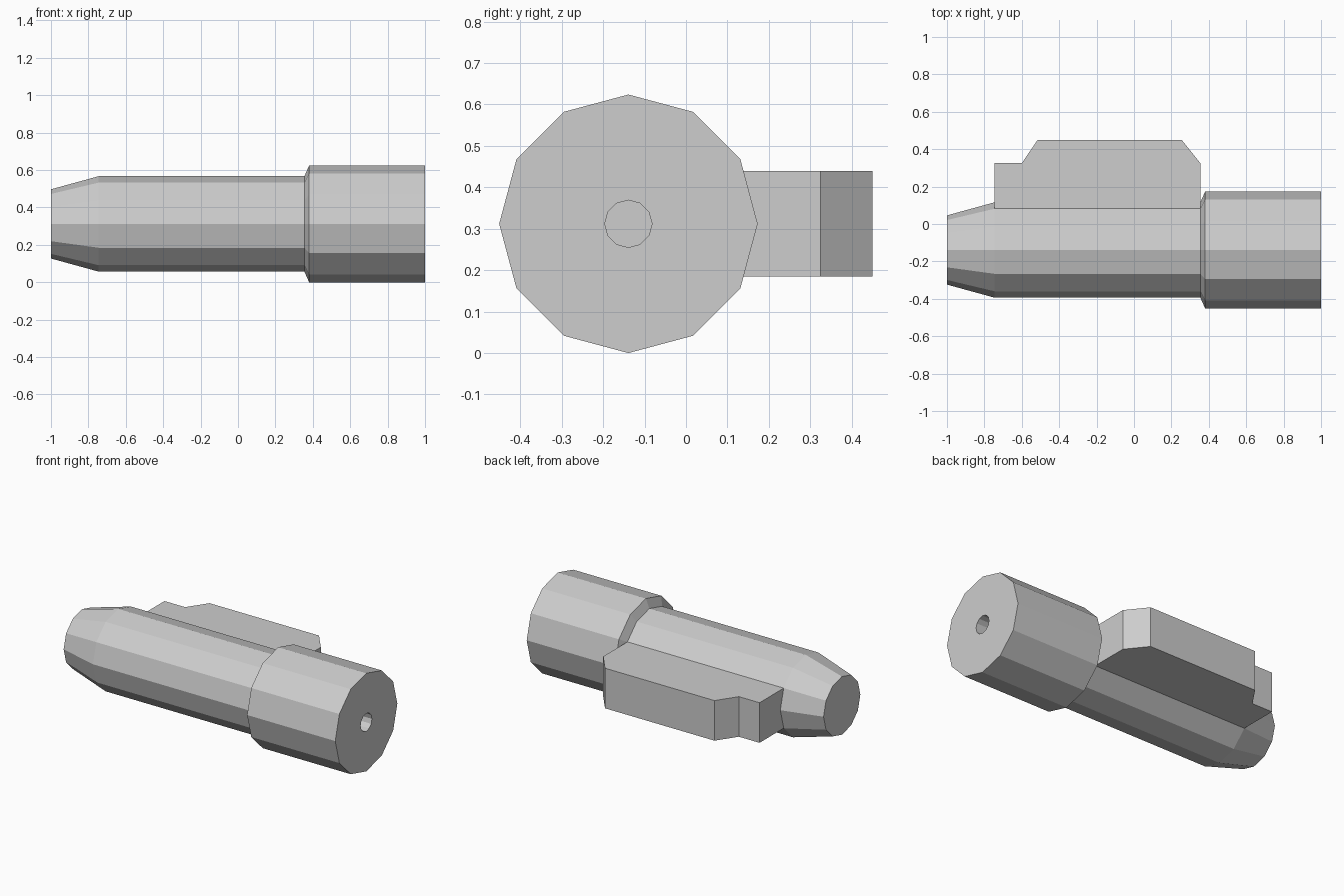
import bpy
import bmesh
from math import sin, cos, tau
from mathutils import Vector

cube = bpy.data.objects.get("Cube")
if cube:
    bpy.data.objects.remove(cube, do_unlink=True)

SIDES = 12
RADIUS = 0.312
AXIS_Y, AXIS_Z = -0.139, RADIUS
BODY_R = 0.255
BODY_START, BODY_END = -0.745, 0.355

grey = bpy.data.materials.new("light grey")
grey.use_nodes = True
colour = (0.61, 0.61, 0.61, 1)
grey.diffuse_color = colour
grey.node_tree.nodes["Principled BSDF"].inputs["Base Color"].default_value = colour


def finish(bm, name):
    bmesh.ops.recalc_face_normals(bm, faces=bm.faces)
    mesh = bpy.data.meshes.new(name)
    bm.to_mesh(mesh)
    bm.free()
    mesh.materials.append(grey)
    obj = bpy.data.objects.new(name, mesh)
    bpy.context.collection.objects.link(obj)
    return obj


def turned_part(name, profile):
    """Lathe (x, radius) steps around the long axis and cap both ends."""
    bm = bmesh.new()
    rings = []
    for x, r in profile:
        angles = [tau * i / SIDES for i in range(SIDES)]
        rings.append([bm.verts.new((x, AXIS_Y + r * sin(a), AXIS_Z + r * cos(a)))
                      for a in angles])
    for a, b in zip(rings, rings[1:]):
        for i in range(SIDES):
            j = (i + 1) % SIDES
            bm.faces.new((a[i], a[j], b[j], b[i]))
    bm.faces.new(rings[0])
    bm.faces.new(rings[-1])
    return finish(bm, name)


def side_block(name, outline, z_low, z_high):
    """Extrude an (x, y) outline upward."""
    bm = bmesh.new()
    face = bm.faces.new([bm.verts.new((x, y, z_low)) for x, y in outline])
    top = bmesh.ops.extrude_face_region(bm, geom=[face])["geom"]
    verts = [v for v in top if isinstance(v, bmesh.types.BMVert)]
    bmesh.ops.translate(bm, verts=verts, vec=Vector((0, 0, z_high - z_low)))
    return finish(bm, name)


# Tapered barrel, chamfered thick end and a blind bore in its face
turned_part("barrel", [
    (-1, 0.185), (BODY_START, BODY_R), (BODY_END, BODY_R),
    (0.38, RADIUS), (1, RADIUS), (1, 0.057), (0.9, 0.057),
])

# Block along the rear, as tall as the barrel facet it grows from
half = BODY_R / 2
inner = AXIS_Y + BODY_R * cos(tau / SIDES)
side_block("rear_block", [
    (BODY_START, inner), (BODY_END, inner), (BODY_END, 0.325), (0.255, 0.45),
    (-0.515, 0.45), (-0.6, 0.325), (BODY_START, 0.325),
], AXIS_Z - half, AXIS_Z + half)
